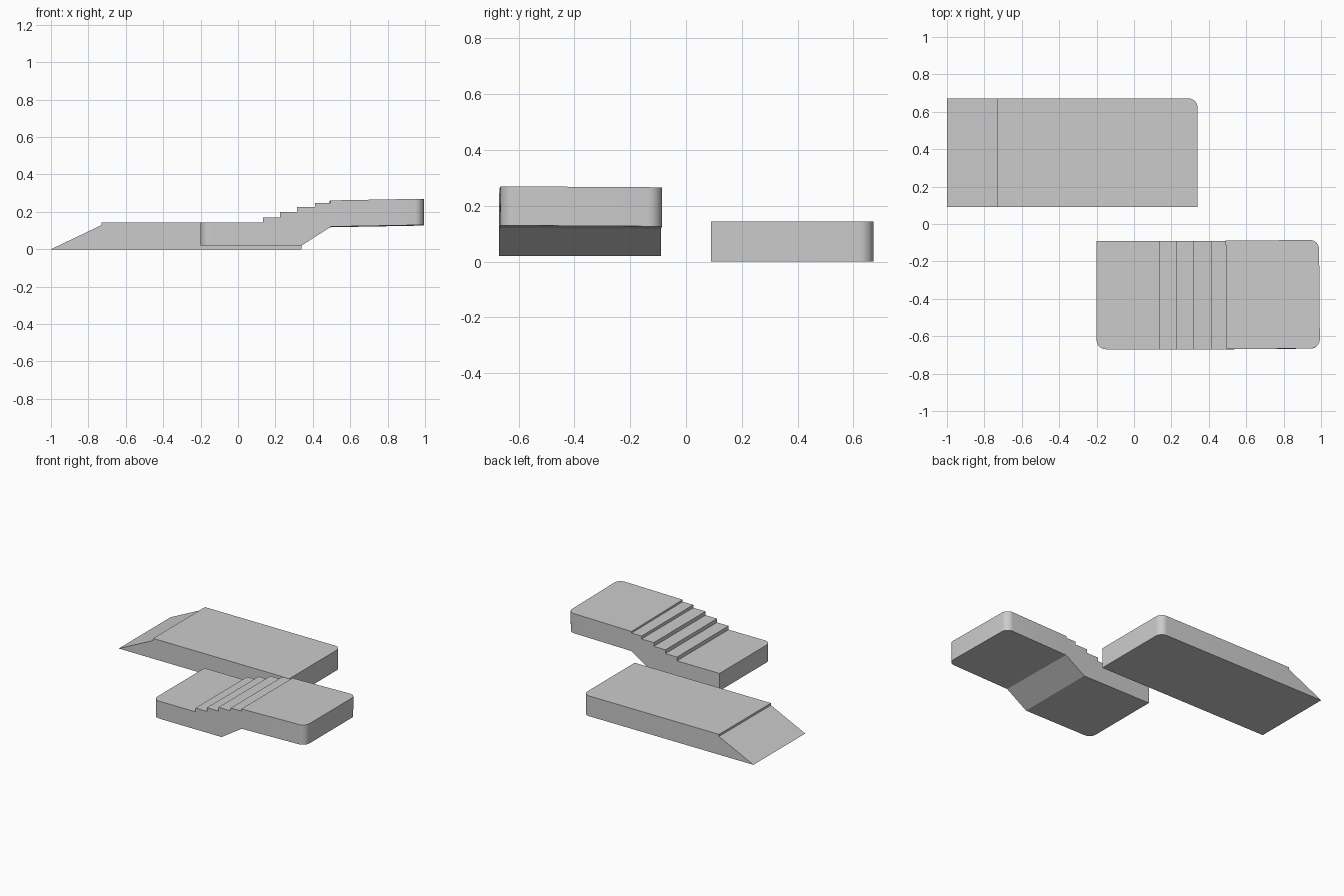
import bpy, bmesh
from mathutils import Matrix, Vector

if "Cube" in bpy.data.objects:
    bpy.data.objects.remove(bpy.data.objects["Cube"])


def extrude_profile(name, profile, y0, y1, round_corners=()):
    """Extrude an x-z profile along y, rounding vertical edges at the given (x, y)."""
    bm = bmesh.new()
    face = bm.faces.new([bm.verts.new((x, y0, z)) for x, z in profile])
    ext = bmesh.ops.extrude_face_region(bm, geom=[face])
    new = [v for v in ext["geom"] if isinstance(v, bmesh.types.BMVert)]
    bmesh.ops.translate(bm, verts=new, vec=(0, y1 - y0, 0))
    bmesh.ops.recalc_face_normals(bm, faces=bm.faces)

    def is_corner(e):
        return any(all(abs(v.co.x - x) < 1e-4 and abs(v.co.y - y) < 1e-4
                       for v in e.verts) for x, y in round_corners)

    edges = [e for e in bm.edges if is_corner(e)]
    if edges:
        bmesh.ops.bevel(bm, geom=edges, offset=0.05, segments=8,
                        profile=0.5, affect='EDGES')
    mesh = bpy.data.meshes.new(name)
    bm.to_mesh(mesh)
    bm.free()
    obj = bpy.data.objects.new(name, mesh)
    bpy.context.collection.objects.link(obj)
    bpy.ops.object.select_all(action='DESELECT')
    obj.select_set(True)
    bpy.context.view_layer.objects.active = obj
    bpy.ops.object.shade_smooth_by_angle()
    return obj


# Platform with access ramp
extrude_profile("ramp_platform",
                [(-1, 0), (0.34, 0), (0.34, 0.144), (-0.73, 0.144), (-0.73, 0.129)],
                0.09, 0.672, [(0.34, 0.672)])

# Lower landing with flight of stairs
steps = [(0.134, 0.144), (0.225, 0.171), (0.316, 0.198), (0.412, 0.225), (0.498, 0.246)]
tops = [z for _, z in steps]
profile = [(-0.2, 0.02), (0.34, 0.02), (0.498, 0.121), (0.498, tops[-1])]
for i in range(len(steps) - 2, -1, -1):
    profile += [(steps[i][0], tops[i + 1]), (steps[i][0], tops[i])]
profile.append((-0.2, 0.144))
extrude_profile("stairs_and_lower_landing", profile, -0.67, -0.09, [(-0.2, -0.67)])

# Upper landing, very slightly tilted
landing = extrude_profile("upper_landing",
                          [(0.495, 0.121), (0.994, 0.13), (0.994, 0.27), (0.495, 0.261)],
                          -0.67, -0.09, [(0.994, -0.67), (0.994, -0.09)])
pivot = Vector((0.495, -0.67, 0.12))
tilt = Matrix.Rotation(-0.006, 4, 'X') @ Matrix.Rotation(0.008, 4, 'Z')
landing.data.transform(Matrix.Translation(pivot) @ tilt @ Matrix.Translation(-pivot))
